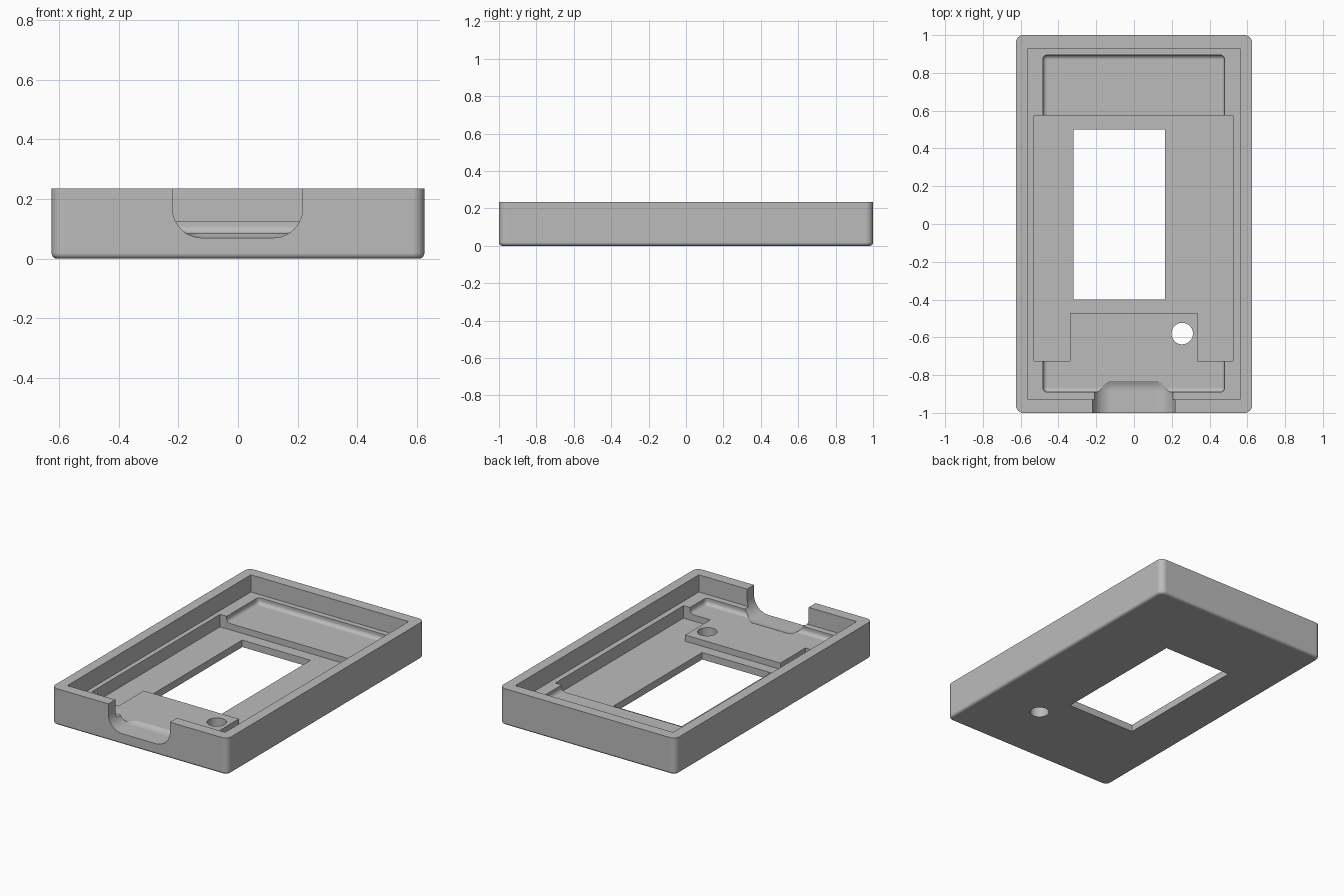
import bpy, bmesh, math

cube = bpy.data.objects.get("Cube")
if cube:
    bpy.data.objects.remove(cube, do_unlink=True)

grey = bpy.data.materials.new("plain grey")
grey.use_nodes = True
colour = (0.5, 0.5, 0.5, 1)
grey.diffuse_color = colour
grey.node_tree.nodes["Principled BSDF"].inputs["Base Color"].default_value = colour

TOP = 0.235
ABOVE = 0.4


def rectangle(x0, x1, y0, y1):
    return [(x0, y0), (x1, y0), (x1, y1), (x0, y1)]


def circle(x, y, radius, sides=40):
    steps = [math.tau * i / sides for i in range(sides)]
    return [(x + radius * math.cos(a), y + radius * math.sin(a)) for a in steps]


def is_upright(edge):
    a, b = edge.verts
    return abs(a.co.z - b.co.z) > 0.01


def round_edges(bm, edges, radius, segments):
    bmesh.ops.bevel(bm, geom=edges, offset=radius, segments=segments,
                    profile=0.5, affect='EDGES', clamp_overlap=True)


def prism(name, outline, z0, z1, corner=0, base=0, segments=8):
    """Extruded outline with rounded upright corners and a rounded base edge."""
    bm = bmesh.new()
    face = bm.faces.new([bm.verts.new((x, y, z0)) for x, y in outline])
    grown = bmesh.ops.extrude_face_region(bm, geom=[face])["geom"]
    for v in grown:
        if isinstance(v, bmesh.types.BMVert):
            v.co.z = z1
    bmesh.ops.recalc_face_normals(bm, faces=bm.faces[:])

    def base_edges():
        return [e for e in bm.edges if all(abs(v.co.z - z0) < 1e-5 for v in e.verts)]

    if corner and corner == base:
        round_edges(bm, base_edges() + [e for e in bm.edges if is_upright(e)],
                    corner, segments)
    else:
        if corner:
            round_edges(bm, [e for e in bm.edges if is_upright(e)], corner, segments)
        if base:
            round_edges(bm, base_edges(), base, segments)
    bmesh.ops.recalc_face_normals(bm, faces=bm.faces[:])
    mesh = bpy.data.meshes.new(name)
    bm.to_mesh(mesh)
    bm.free()
    mesh.materials.append(grey)
    obj = bpy.data.objects.new(name, mesh)
    bpy.context.collection.objects.link(obj)
    return obj


# Outer tray body
case = prism("case_tray", rectangle(-0.625, 0.625, -1, 1), 0, TOP, 0.04, 0.018)

# Board recess, wrapped around a raised tab at the front
board_outline = [(-0.53, -0.725), (-0.34, -0.725), (-0.34, -0.47), (0.335, -0.47),
                 (0.335, -0.725), (0.525, -0.725), (0.525, 0.575), (-0.53, 0.575)]

cutters = [
    # Lip opening down to the ledge
    prism("lip_cutter", rectangle(-0.56, 0.56, -0.93, 0.93), 0.125, ABOVE),
    # Shallow pocket with soft floor edges
    prism("pocket_cutter", rectangle(-0.483, 0.48, -0.89, 0.895), 0.085, ABOVE + 0.01,
          0.025, 0.025),
    prism("board_cutter", board_outline, 0.045, ABOVE + 0.02),
    # Through openings
    prism("window_cutter", rectangle(-0.32, 0.165, -0.4, 0.5), -0.1, ABOVE + 0.03),
    prism("hole_cutter", circle(0.255, -0.58, 0.057), -0.1, ABOVE + 0.03),
    # Rounded notch through the front wall
    prism("notch_cutter", rectangle(-0.22, 0.217, -1.4, -0.783), 0.07, ABOVE + 0.04,
          0.1, 0.1, 12),
]

for cutter in cutters:
    cut = case.modifiers.new(cutter.name, 'BOOLEAN')
    cut.operation = 'DIFFERENCE'
    cut.solver = 'EXACT'
    cut.object = cutter
    cutter.hide_render = True

# Bake the cuts, then discard the cutters
bpy.context.view_layer.update()
graph = bpy.context.evaluated_depsgraph_get()
finished = bpy.data.meshes.new_from_object(case.evaluated_get(graph))
case.modifiers.clear()
case.data = finished
for cutter in cutters:
    bpy.data.objects.remove(cutter, do_unlink=True)
finished.materials.clear()
finished.materials.append(grey)
for face in finished.polygons:
    face.material_index = 0

# Smooth the rounded edges and keep the flats clean
bpy.ops.object.select_all(action='DESELECT')
case.select_set(True)
bpy.context.view_layer.objects.active = case
bpy.ops.object.shade_smooth_by_angle(angle=math.radians(30))
weighted = case.modifiers.new("flat_face_normals", 'WEIGHTED_NORMAL')
weighted.keep_sharp = True
